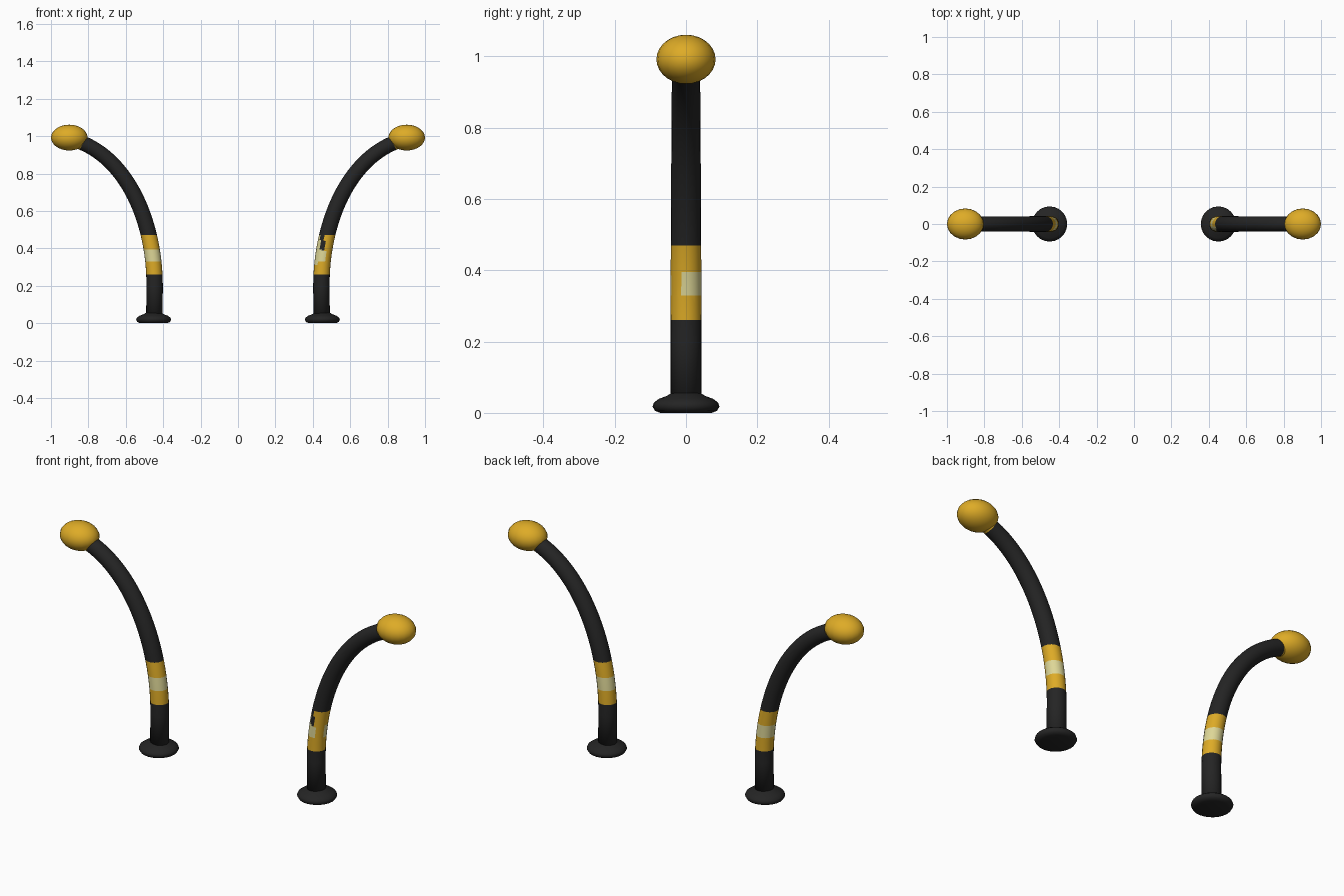
import bpy, bmesh, math
from mathutils import Vector
from mathutils.geometry import interpolate_bezier

cube = bpy.data.objects.get("Cube")
if cube:
    bpy.data.objects.remove(cube)


def material(name, rgb):
    m = bpy.data.materials.new(name)
    m.use_nodes = True
    m.diffuse_color = (*rgb, 1)
    bsdf = m.node_tree.nodes["Principled BSDF"]
    bsdf.inputs["Base Color"].default_value = (*rgb, 1)
    bsdf.inputs["Roughness"].default_value = 0.7
    return m


BLACK, GOLD, CREAM = range(3)
MATS = [material("charcoal black", (0.018, 0.018, 0.018)),
        material("golden yellow", (0.73, 0.41, 0.02)),
        material("pale cream", (0.73, 0.68, 0.31))]


def finish(bm, name, side):
    """Flip to the wanted side and make a smooth-shaded object."""
    for v in bm.verts:
        v.co.x *= side
    bmesh.ops.recalc_face_normals(bm, faces=bm.faces)
    for f in bm.faces:
        f.smooth = True
    me = bpy.data.meshes.new(name)
    bm.to_mesh(me)
    bm.free()
    for m in MATS:
        me.materials.append(m)
    ob = bpy.data.objects.new(name, me)
    bpy.context.collection.objects.link(ob)


def loft(bm, rings):
    """Skin a list of vertex rings and cap both ends."""
    for a, b in zip(rings, rings[1:]):
        for i in range(len(a)):
            j = (i + 1) % len(a)
            bm.faces.new((a[i], a[j], b[j], b[i]))
    bm.faces.new(rings[0])
    bm.faces.new(rings[-1])


def ring(bm, centre, tangent, radius, n):
    side = Vector((0, 1, 0))
    out = side.cross(tangent)
    angles = [2 * math.pi * i / n for i in range(n)]
    return [bm.verts.new(centre + radius * (math.cos(a) * out + math.sin(a) * side))
            for a in angles]


def cut(bm, point, normal):
    bmesh.ops.bisect_plane(bm, geom=bm.verts[:] + bm.edges[:] + bm.faces[:],
                           plane_co=point, plane_no=normal)


BANDS = (0.26, 0.33, 0.395, 0.47)
TIP = Vector((0.828, 0, 0.963))
TIP_DIR = Vector((0.88, 0, 0.47))


def stalk_colour(c, worn):
    if (c - TIP).dot(TIP_DIR) > 0:
        return GOLD
    if not BANDS[0] < c.z < BANDS[3]:
        return BLACK
    # uneven paint patch on the front of one stalk
    if worn and c.y < -0.012 and c.z > 0.31:
        if c.x > 0.466:
            return GOLD
        if c.x > 0.442 and c.z > 0.375:
            return BLACK
        return CREAM if c.z > BANDS[1] or c.x < 0.43 else GOLD
    return CREAM if BANDS[1] < c.z < BANDS[2] else GOLD


def stalk(name, side):
    path = [Vector((0.447, 0, 0.02))] + interpolate_bezier(
        Vector((0.446, 0, 0.2)), Vector((0.445, 0, 0.55)),
        Vector((0.60, 0, 0.90)), Vector((0.88, 0, 0.98)), 40)
    bm = bmesh.new()
    rings = []
    last = len(path) - 1
    for i, p in enumerate(path):
        tangent = (path[min(i + 1, last)] - path[max(i - 1, 0)]).normalized()
        rings.append(ring(bm, p, tangent, 0.044 - 0.005 * i / last, 20))
    loft(bm, rings)
    for z in BANDS:
        cut(bm, (0, 0, z), (0, 0, 1))
    cut(bm, TIP, TIP_DIR)
    for f in bm.faces:
        f.material_index = stalk_colour(f.calc_center_median(), side > 0)
    finish(bm, name, side)


def foot(name, side):
    profile = [(0.072, 0), (0.087, 0.006), (0.094, 0.018), (0.09, 0.029),
               (0.075, 0.04), (0.055, 0.047), (0.04, 0.056)]
    bm = bmesh.new()
    loft(bm, [ring(bm, Vector((0.451, 0, z)), Vector((0, 0, 1)), r, 24)
              for r, z in profile])
    finish(bm, name, side)


def bulb(name, side):
    bm = bmesh.new()
    bmesh.ops.create_uvsphere(bm, u_segments=20, v_segments=14, radius=1)
    for v in bm.verts:
        v.co = Vector((0.902 + 0.098 * v.co.x, 0.083 * v.co.y,
                       0.992 + 0.069 * v.co.z))
    for f in bm.faces:
        f.material_index = GOLD
    finish(bm, name, side)


for label, s in (("left", 1), ("right", -1)):
    foot(label + "_foot", s)
    stalk(label + "_stalk", s)
    bulb(label + "_bulb", s)
